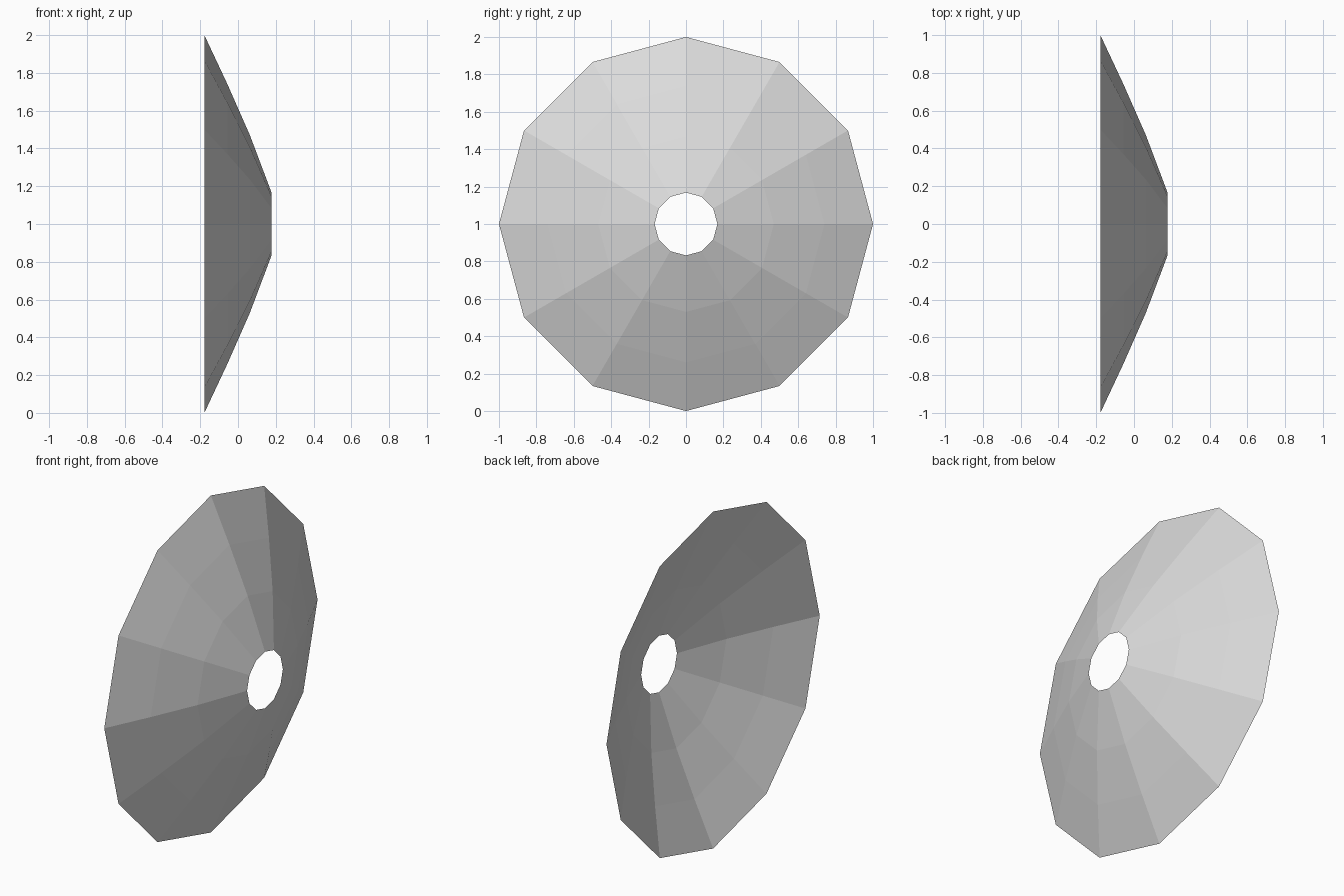
import bpy, bmesh, math
from mathutils import Vector

cube = bpy.data.objects.get("Cube")
if cube:
    bpy.data.objects.remove(cube, do_unlink=True)

SIDES = 12
# Dish profile: (radius, position along the x axis), rim to centre hole
PROFILE = [(1.0, -0.178), (0.74, -0.056), (0.47, 0.063), (0.168, 0.177)]

# Pale grey material
grey = bpy.data.materials.new("pale_grey")
grey.use_nodes = True
colour = (0.71, 0.71, 0.71, 1)
grey.diffuse_color = colour
grey.node_tree.nodes["Principled BSDF"].inputs["Base Color"].default_value = colour

# Open twelve-sided dish, bulging towards +x
bm = bmesh.new()
rings = []
for radius, x in PROFILE:
    ring = []
    for i in range(SIDES):
        a = math.tau * i / SIDES
        ring.append(bm.verts.new((x, radius * math.cos(a), 1 + radius * math.sin(a))))
    rings.append(ring)
for outer, inner in zip(rings, rings[1:]):
    for i in range(SIDES):
        j = (i + 1) % SIDES
        bm.faces.new((outer[i], outer[j], inner[j], inner[i]))

# Face every panel towards the convex side
bm.normal_update()
bmesh.ops.reverse_faces(bm, faces=[f for f in bm.faces if f.normal.dot(Vector((1, 0, 0))) < 0])

mesh = bpy.data.meshes.new("dish")
bm.to_mesh(mesh)
bm.free()
mesh.materials.append(grey)
dish = bpy.data.objects.new("dish", mesh)
bpy.context.collection.objects.link(dish)
